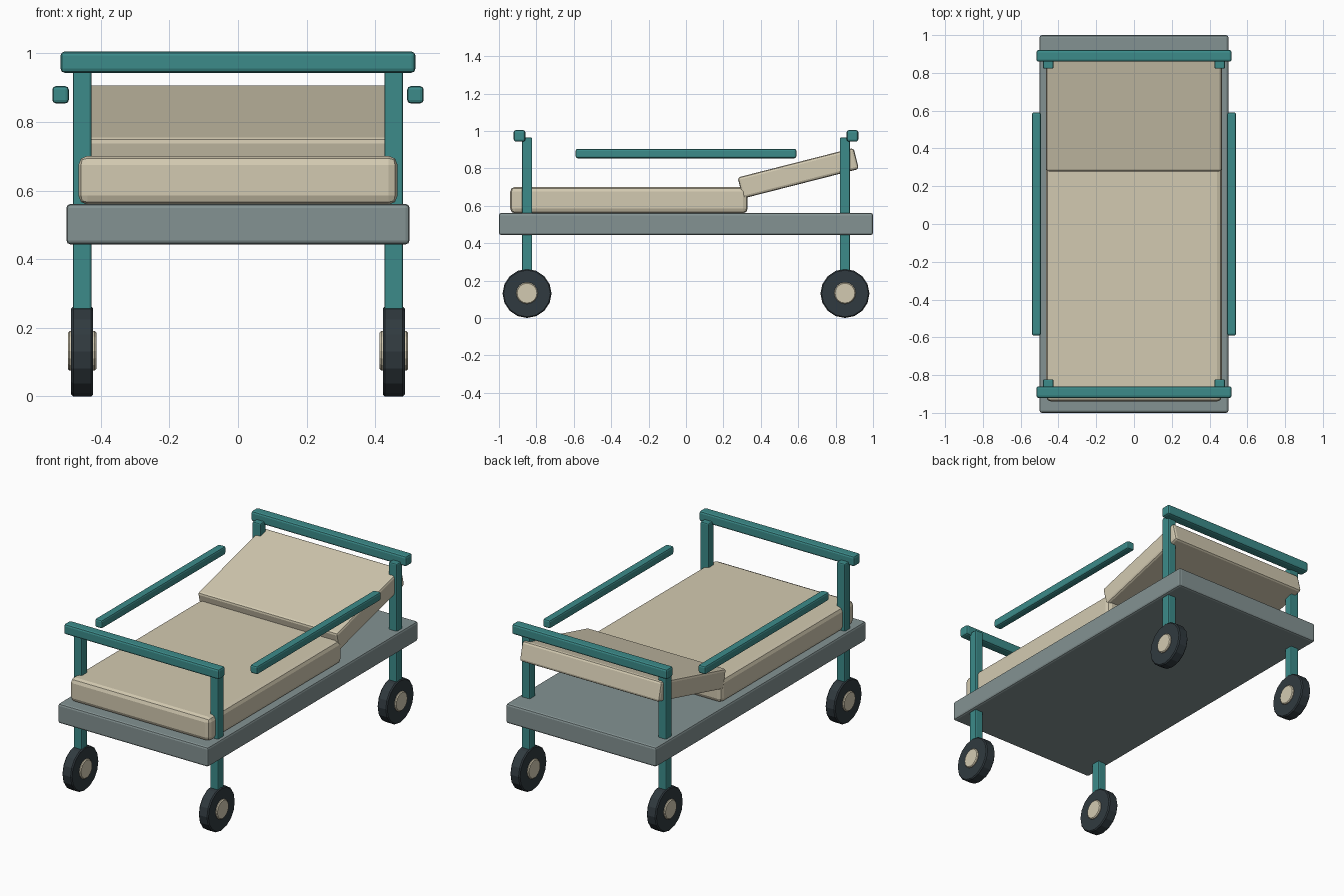
import bpy
import math

if "Cube" in bpy.data.objects:
    bpy.data.objects.remove(bpy.data.objects["Cube"])


def material(name, rgb):
    m = bpy.data.materials.new(name)
    m.diffuse_color = (*rgb, 1)
    m.use_nodes = True
    m.node_tree.nodes["Principled BSDF"].inputs["Base Color"].default_value = m.diffuse_color
    return m


TEAL = material("teal_paint", (0.045, 0.26, 0.255))
GREY = material("grey_metal", (0.23, 0.29, 0.29))
CREAM = material("cream_fabric", (0.65, 0.59, 0.44))
DARK = material("dark_rubber", (0.03, 0.042, 0.05))


def finish(obj, name, mat, bevel, segments):
    obj.name = name
    obj.data.materials.append(mat)
    mod = obj.modifiers.new("Bevel", 'BEVEL')
    mod.width = bevel
    mod.segments = segments
    mod.limit_method = 'ANGLE'
    mod.angle_limit = math.radians(40)
    return obj


def box(name, loc, size, mat, bevel=0.012, segments=2, tilt=0):
    bpy.ops.mesh.primitive_cube_add(size=1, location=loc)
    obj = bpy.context.object
    obj.scale = size
    bpy.ops.object.transform_apply(location=False, rotation=False, scale=True)
    obj.rotation_euler.x = tilt
    return finish(obj, name, mat, bevel, segments)


def disc(name, loc, radius, width, mat, bevel):
    bpy.ops.mesh.primitive_cylinder_add(vertices=16, radius=radius, depth=width,
                                        location=loc, rotation=(0, math.pi / 2, 0))
    return finish(bpy.context.object, name, mat, bevel, 1)


# Deck and the two mattress sections
box("deck", (0, 0, 0.502), (1.0, 2.0, 0.118), GREY, 0.012)
box("mattress", (0, -0.305, 0.63), (0.93, 1.27, 0.142), CREAM, 0.026)
box("raised_backrest", (0, 0.60, 0.774), (0.93, 0.64, 0.116), CREAM, 0.014,
    tilt=math.radians(14.3))

# End rails, corner posts and wheels
for sy, end in ((-1, "foot"), (1, "head")):
    box(f"{end}_rail", (0, sy * 0.89, 0.974), (1.034, 0.062, 0.062), TEAL, 0.012)
    for sx, side in ((-1, "left"), (1, "right")):
        tag = f"{end}_{side}"
        x, y = sx * 0.454, sy * 0.85
        box(f"{tag}_post", (x, y, 0.56), (0.055, 0.055, 0.81), TEAL, 0.007)
        disc(f"{tag}_wheel", (x, y, 0.131), 0.131, 0.064, DARK, 0.006)
        disc(f"{tag}_hub", (x, y, 0.133), 0.058, 0.083, CREAM, 0.005)

# Side safety rails
for sx, side in ((-1, "left"), (1, "right")):
    box(f"{side}_side_rail", (sx * 0.517, 0, 0.879), (0.048, 1.18, 0.05), TEAL, 0.01)
